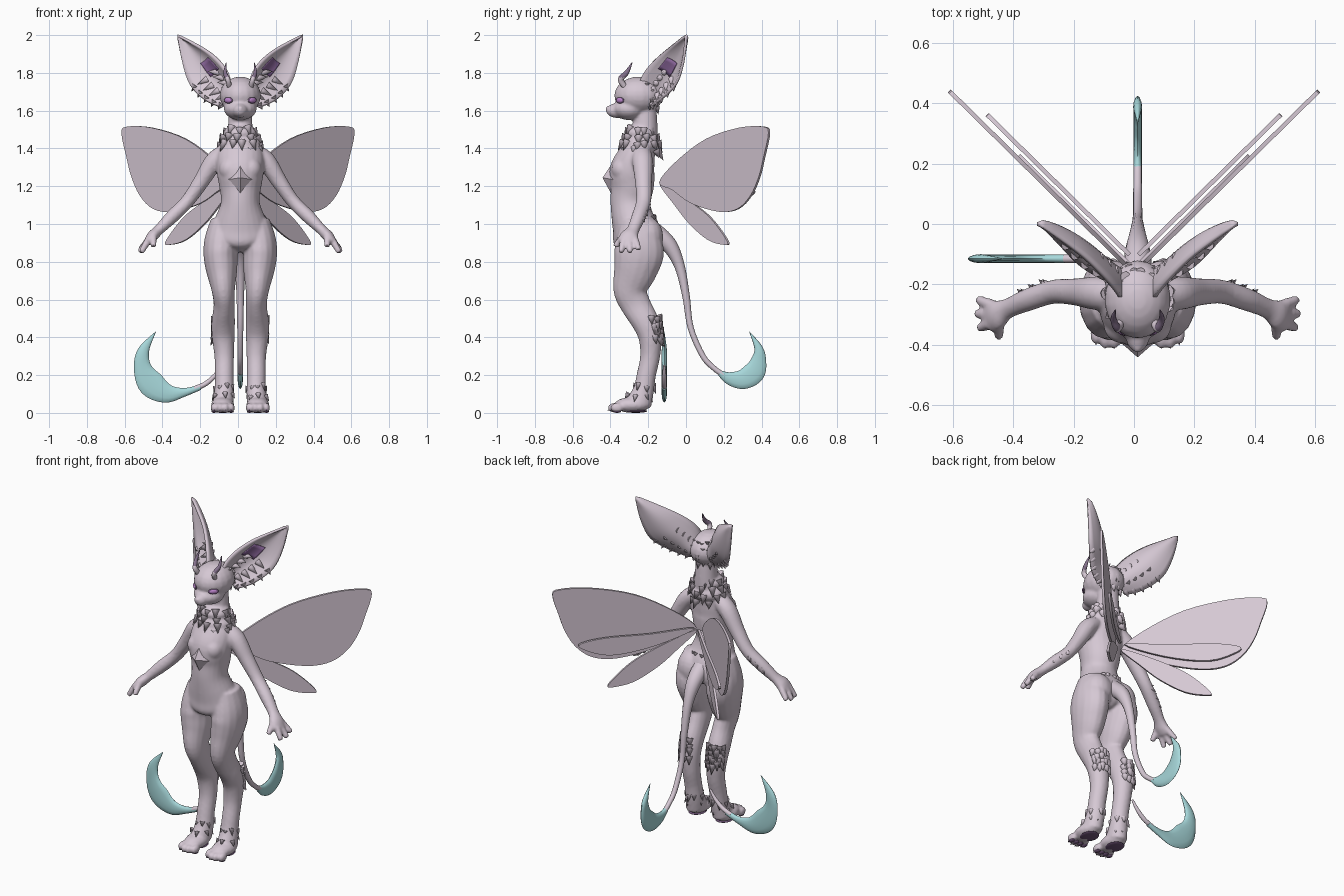
import bpy, bmesh, math, random
from mathutils import Vector, Matrix

random.seed(4)
if "Cube" in bpy.data.objects:
    bpy.data.objects.remove(bpy.data.objects["Cube"])
CENTRE = 0.012
SIDES = (1, -1)


def material(name, colour):
    mat = bpy.data.materials.new(name)
    mat.use_nodes = True
    mat.diffuse_color = (*colour, 1)
    mat.node_tree.nodes["Principled BSDF"].inputs["Base Color"].default_value = (*colour, 1)
    return mat


FUR = material("pale mauve", (0.67, 0.58, 0.66))
TEAL = material("soft teal", (0.39, 0.69, 0.71))
PLUM = material("dark plum", (0.16, 0.09, 0.19))
VIOLET = material("violet", (0.52, 0.24, 0.62))
INNER = material("ear purple", (0.25, 0.13, 0.32))
HORN = material("horn mauve", (0.24, 0.17, 0.27))


def finish(name, bm, mat, offset=CENTRE, angle=50):
    bmesh.ops.recalc_face_normals(bm, faces=bm.faces[:])
    mesh = bpy.data.meshes.new(name)
    bm.to_mesh(mesh)
    bm.free()
    mesh.materials.append(mat)
    mesh.shade_smooth()
    mesh.set_sharp_from_angle(angle=math.radians(angle))
    obj = bpy.data.objects.new(name, mesh)
    obj.location.x = offset
    bpy.context.collection.objects.link(obj)
    return obj


def smooth_path(pts, steps=5, closed=False):
    """Catmull-Rom samples through points of any dimension."""
    n, out = len(pts), []
    for i in range(n if closed else n - 1):
        if closed:
            a, b, c, d = (pts[(i + k) % n] for k in (-1, 0, 1, 2))
        else:
            a, b, c, d = (pts[min(max(i + k, 0), n - 1)] for k in (-1, 0, 1, 2))
        for j in range(steps):
            t = j / steps
            out.append([q + t / 2 * (r - p + t * (2 * p - 5 * q + 4 * r - s + t * (3 * (q - r) + s - p)))
                        for p, q, r, s in zip(a, b, c, d)])
    return out if closed else out + [list(pts[-1])]


def tube(bm, pts, ref=(0, 1, 0), segs=16, side=1):
    """Elliptical tube; each point is x, y, z, radius, second radius."""
    path = smooth_path(pts)
    spots = [Vector((p[0] * side, p[1], p[2])) for p in path]
    rings = []
    for i, p in enumerate(path):
        t = (spots[min(i + 1, len(path) - 1)] - spots[max(i - 1, 0)]).normalized()
        u = Vector(ref).cross(t).normalized()
        v = t.cross(u)
        rings.append([bm.verts.new(spots[i] + u * p[3] * math.cos(a) + v * p[4] * math.sin(a))
                      for a in (math.tau * k / segs for k in range(segs))])
    for low, high in zip(rings, rings[1:]):
        for k in range(segs):
            m = (k + 1) % segs
            bm.faces.new((low[k], low[m], high[m], high[k]))
    bm.faces.new(rings[0])
    bm.faces.new(rings[-1])


def ball(bm, centre, radii, turn=0):
    m = Matrix.Translation(centre) @ Matrix.Rotation(turn, 4, 'Z') @ Matrix.Diagonal((*radii, 1))
    bmesh.ops.create_uvsphere(bm, u_segments=18, v_segments=12, radius=1, matrix=m)


def spike(bm, base, direction, length, radius):
    d = Vector(direction).normalized()
    m = Matrix.Translation(Vector(base) + d * length * 0.3) @ d.to_track_quat('Z', 'Y').to_matrix().to_4x4()
    bmesh.ops.create_cone(bm, cap_ends=True, segments=8, radius1=radius, radius2=0, depth=length, matrix=m)


def fur_ring(bm, centre, rx, ry, count, length, start=0, sweep=360, out=0.4):
    """Row of tufts around an ellipse; angle 90 is the back."""
    for k in range(count):
        a = math.radians(start + sweep * (k + random.uniform(0.2, 0.8)) / count)
        c, s = math.cos(a), math.sin(a)
        base = Vector(centre) + Vector((rx * c, ry * s, random.uniform(-0.01, 0.01)))
        spike(bm, base, (c * out, s * out, -1), length * random.uniform(0.8, 1.2), length * 0.42)


# Body: overlapping solids fused by a remesh
bm = bmesh.new()
tube(bm, [(0, y, z, rx, ry) for y, z, rx, ry in (
    (-.215, 1.6, .06, .06), (-.22, 1.48, .07, .07), (-.235, 1.42, .1, .08), (-.26, 1.36, .125, .1),
    (-.285, 1.28, .125, .12), (-.285, 1.2, .112, .115), (-.295, 1.12, .102, .105), (-.285, 1.04, .13, .11),
    (-.265, .97, .16, .125), (-.255, .92, .15, .13), (-.25, .88, .09, .11), (-.25, .85, .03, .06))], segs=24)
ball(bm, (0, -.24, 1.42), (.112, .1, .06))
ball(bm, (0, -.24, 1.48), (.09, .085, .05))
ball(bm, (0, -.25, 1.68), (.11, .13, .1))
ball(bm, (0, -.3, 1.61), (.088, .09, .06))
ball(bm, (0, -.36, 1.6), (.042, .065, .04))
ball(bm, (0, -.413, 1.612), (.016, .014, .013))
for s in SIDES:
    ball(bm, (.055 * s, -.335, 1.29), (.058, .06, .062))
    ball(bm, (.085 * s, -.21, .93), (.09, .09, .11))
    # Legs and paws
    tube(bm, [(.085, -.255, 1.02, .07, .09), (.1, -.25, .92, .088, .12), (.105, -.25, .84, .09, .132),
              (.098, -.27, .75, .082, .115),
              (.09, -.295, .65, .062, .09), (.085, -.265, .57, .056, .08), (.09, -.215, .48, .062, .072),
              (.09, -.19, .4, .06, .062), (.085, -.19, .3, .052, .053), (.085, -.21, .2, .05, .051),
              (.085, -.225, .12, .052, .056), (.09, -.25, .05, .056, .07)], side=s)
    ball(bm, (.093 * s, -.285, .042), (.062, .095, .042))
    for k in range(4):
        ball(bm, ((.048 + .03 * k) * s, -.365 - .015 * (k in (1, 2)), .027), (.019, .035, .026))
    # Arms, hands and fingers
    tube(bm, [(.08, -.235, 1.38, .045, .05), (.14, -.23, 1.33, .05, .055), (.21, -.225, 1.22, .042, .045),
              (.28, -.225, 1.12, .036, .04), (.36, -.25, 1.04, .036, .038), (.43, -.28, .97, .028, .034),
              (.465, -.3, .935, .03, .05), (.49, -.31, .905, .022, .05)], side=s)
    for root, tip in (((.48, -.27, .92), (.53, -.25, .865)), ((.49, -.3, .91), (.535, -.297, .85)),
                      ((.49, -.33, .91), (.525, -.345, .85)), ((.46, -.335, .93), (.46, -.375, .88))):
        mid = [(p + q) / 2 for p, q in zip(root, tip)]
        tube(bm, [(*root, .02, .02), (*mid, .018, .018), (*tip, .015, .015)], segs=10, side=s)
body = finish("body", bm, FUR)
remesh = body.modifiers.new("fuse", 'REMESH')
remesh.mode = 'VOXEL'
remesh.voxel_size = 0.008
remesh.use_smooth_shade = True
relax = body.modifiers.new("relax", 'SMOOTH')
relax.factor = 0.5
relax.iterations = 5

# Chest crest: a faceted point
bm = bmesh.new()
for p in ((0, -.385, 1.33), (.065, -.385, 1.235), (-.065, -.385, 1.235), (0, -.385, 1.14),
          (0, -.442, 1.245), (0, -.33, 1.24)):
    bm.verts.new(p)
bmesh.ops.convex_hull(bm, input=bm.verts[:])
finish("chest_crest", bm, FUR, angle=15)

# Neck ruff
bm = bmesh.new()
for z, r, n in ((1.5, .075, 9), (1.46, .095, 10), (1.42, .107, 11), (1.385, .108, 10)):
    fur_ring(bm, (0, -.24, z), r, r * .9, n, .055, out=.6)
finish("neck_ruff", bm, FUR)

# Fur on the back of the head, hips and tail root
bm = bmesh.new()
for z, r in ((1.74, .08), (1.7, .095), (1.66, .1), (1.62, .085)):
    fur_ring(bm, (0, -.25, z), r, r * 1.15, 6, .038, 20, 140, .2)
finish("head_fur", bm, FUR)
bm = bmesh.new()
fur_ring(bm, (0, -.25, 1.03), .11, .08, 5, .045, 50, 80)
for s in SIDES:
    for k in range(3):
        spike(bm, (.16 * s, -.23 + .02 * k, .95 - .05 * k), (.2 * s, .2, -1), .045, .015)
finish("hip_fur", bm, FUR)

# Limb cuffs
bm = bmesh.new()
for s in SIDES:
    for k in range(4):
        fur_ring(bm, (.09 * s, -.2 + .004 * k, .5 - .035 * k), .052, .06, 5, .05, 10 if s > 0 else 50, 120, .45)
    fur_ring(bm, (.085 * s, -.22, .14), .046, .048, 7, .04)
    fur_ring(bm, (.09 * s, -.25, .09), .05, .06, 6, .035, out=.6)
    for k in range(6):
        t = k / 5
        spike(bm, ((.29 + .09 * t) * s, -.205 - .04 * t + .012 * (k % 2), 1.11 - .08 * t),
              (.7 * s, .6, -.2 - .6 * (k % 2)), .045, .016)
finish("limb_fur", bm, FUR)

# Ears: cupped sheets between an inner and an outer edge
EDGE_IN = [(.05, -.26, 1.71), (.065, -.23, 1.79), (.11, -.175, 1.86), (.19, -.1, 1.925), (.333, 0, 2)]
EDGE_OUT = [(.1, -.19, 1.62), (.19, -.135, 1.66), (.268, -.055, 1.74), (.308, -.015, 1.86), (.333, 0, 2)]
BACK = Vector((-.62, .78, .05))


def ear_point(i, t, side, lift=0):
    a, b = (Vector(smooth_path(e)[i]) for e in (EDGE_IN, EDGE_OUT))
    bulge = .075 * math.sin(math.pi * t) * math.sqrt(max(0, 1 - i / 20))
    p = a.lerp(b, t) + BACK * (bulge - lift)
    return Vector((p.x * side, p.y, p.z))


def ear_sheet(name, side, rows, span, lift, thick, mat):
    bm = bmesh.new()
    grid = [[bm.verts.new(ear_point(i, span[0] + (span[1] - span[0]) * k / 10, side, lift))
             for k in range(11)] for i in rows]
    for low, high in zip(grid, grid[1:]):
        for k in range(10):
            bm.faces.new((low[k], low[k + 1], high[k + 1], high[k]))
    bmesh.ops.remove_doubles(bm, verts=bm.verts[:], dist=.0005)
    obj = finish(name, bm, mat)
    shell = obj.modifiers.new("thickness", 'SOLIDIFY')
    shell.thickness = thick
    shell.offset = 0


for s, label in zip(SIDES, ("left", "right")):
    ear_sheet(label + "_ear", s, range(21), (0, 1), 0, .014, FUR)
    ear_sheet(label + "_ear_lining", s, range(9, 14), (.2, .55), .01, .005, INNER)
    bm = bmesh.new()
    for i in range(1, 10, 2):
        spike(bm, ear_point(i, .95, s), (.5 * s, .1, -.8), .04, .018)
        for t in (.35, .7):
            spike(bm, ear_point(i, t, s, .008), (.6 * s, -.1, .4 - t), .06, .02)
    finish(label + "_ear_tufts", bm, FUR)

    # Horns with dark upper halves
    bm = bmesh.new()
    tube(bm, [(.055, -.32, 1.72, .014, .014), (.066, -.345, 1.765, .016, .013),
              (.08, -.315, 1.8, .013, .01), (.074, -.285, 1.855, .002, .002)], (1, 0, 0), 10, s)
    horn = finish(label + "_horn", bm, FUR)
    horn.data.materials.append(HORN)
    for face in horn.data.polygons:
        face.material_index = int(face.center.z > 1.775)

    # Eyes
    for part, size, mat in (("_eye_rim", (.031, .008, .017), PLUM), ("_iris", (.026, .011, .0145), VIOLET)):
        bm = bmesh.new()
        ball(bm, (.063 * s, -.349, 1.655), size, .75 * s)
        finish(label + part, bm, mat)

    # Claws and paw pads
    bm = bmesh.new()
    for k in range(4):
        spike(bm, ((.048 + .03 * k) * s, -.385 - .012 * (k in (1, 2)), .02), (0, -1, -.5), .025, .009)
        ball(bm, ((.048 + .03 * k) * s, -.365, .008), (.014, .022, .008))
    ball(bm, (.093 * s, -.265, .009), (.05, .06, .009))
    finish(label + "_claws_and_pads", bm, PLUM)

# Wings: thin outlines standing on diagonal planes
WINGS = {
    "upper": (-.172, [(.03, 1.22), (.12, 1.33), (.28, 1.45), (.46, 1.51), (.59, 1.515), (.617, 1.48), (.59, 1.35),
                      (.565, 1.25), (.52, 1.15), (.45, 1.08), (.35, 1.065), (.2, 1.11), (.1, 1.18)]),
    "middle": (-.127, [(.02, 1.23), (.2, 1.215), (.38, 1.21), (.482, 1.185), (.475, 1.15), (.36, 1.1), (.18, 1.14)]),
    "lower": (-.16, [(.02, 1.21), (.12, 1.16), (.25, 1.07), (.32, 1), (.385, .905), (.365, .89), (.28, .915),
                     (.18, 1), (.1, 1.1)]),
}
for label, (shift, outline) in WINGS.items():
    for s, hand in zip(SIDES, ("left", "right")):
        bm = bmesh.new()
        face = bm.faces.new([bm.verts.new((x * s, shift + .985 * x, z))
                             for x, z in smooth_path(outline, 4, True)])
        moved = bmesh.ops.extrude_face_region(bm, geom=[face])["geom"]
        bmesh.ops.translate(bm, vec=(-.01 * s, .01, 0), verts=[v for v in moved if isinstance(v, bmesh.types.BMVert)])
        finish(f"{hand}_{label}_wing", bm, FUR, 0, 30)

# Tails with crescent blades
bm = bmesh.new()
tube(bm, [(0, y, z, r, r) for y, z, r in ((-.17, .96, .05), (-.09, .89, .042), (-.035, .78, .028), (0, .62, .02),
     (.025, .45, .016), (.09, .3, .015), (.15, .235, .014), (.2, .2, .014))], (1, 0, 0), 12)
finish("long_tail", bm, FUR)
bm = bmesh.new()
tube(bm, [(0, y, z, r, min(r, .014)) for y, z, r in ((.18, .21, .015), (.23, .183, .034), (.3, .178, .052),
     (.36, .215, .058), (.385, .28, .04), (.383, .345, .022), (.335, .43, .001))], (1, 0, 0), 12)
finish("long_tail_blade", bm, TEAL)
bm = bmesh.new()
tube(bm, [(x, -.115, z, r, r) for x, z, r in ((-.085, .25, .006), (-.12, .2, .011), (-.17, .155, .013),
     (-.23, .128, .014))], segs=12)
finish("short_tail", bm, FUR, 0)
bm = bmesh.new()
tube(bm, [(x, -.115, z, r, min(r, .014)) for x, z, r in ((-.2, .135, .014), (-.29, .108, .024), (-.38, .105, .052),
     (-.46, .155, .07), (-.505, .24, .047), (-.5, .33, .03), (-.435, .43, .001))], segs=12)
finish("short_tail_blade", bm, TEAL, 0)
